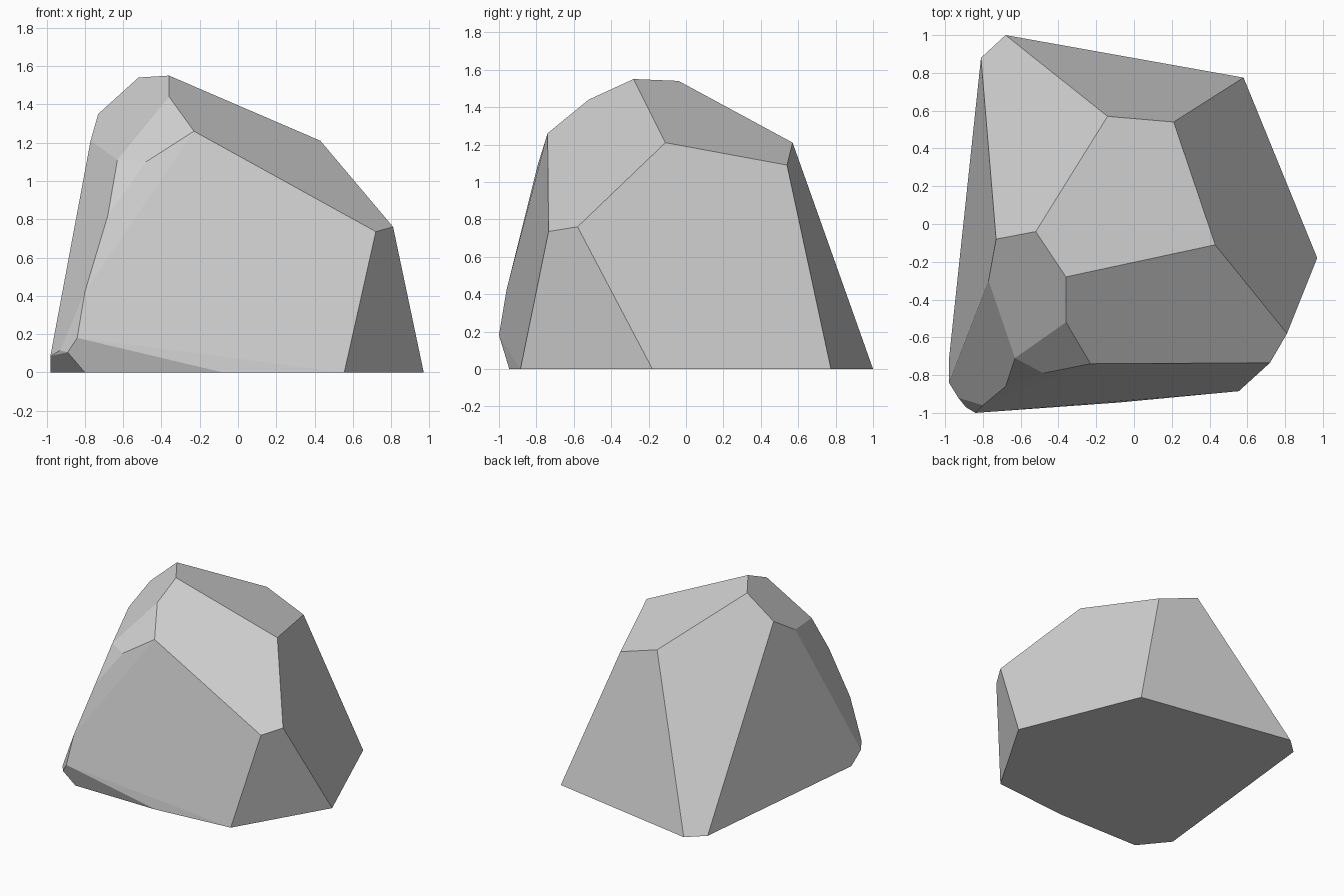
import bpy
import bmesh
import math

cube = bpy.data.objects.get("Cube")
if cube:
    bpy.data.objects.remove(cube, do_unlink=True)

# Stone colour
stone = bpy.data.materials.new("stone grey")
stone.use_nodes = True
grey = (0.64, 0.64, 0.64, 1)
stone.diffuse_color = grey
stone.node_tree.nodes["Principled BSDF"].inputs["Base Color"].default_value = grey

# Corners of the boulder, grouped by level
ground = [(-.68, 1), (-.81, .88), (.58, .775), (.97, -.18),
          (.555, -.885), (-.08, -.945), (-.8, -.94), (-.98, -.72)]
chipped_foot = [(-.84, -1, .18), (-.98, -.84, .085),
                (-.93, -.92, .115), (-.89, -.97, .105)]
shoulder = [(.81, -.58, .76), (.72, -.735, .735), (-.68, -.86, .82),
            (-.8, -.96, .42), (-.48, -.79, 1.1), (-.63, -.71, 1.11)]
crown = [(.43, -.11, 1.21), (.21, .54, 1.09), (-.14, .57, 1.21),
         (-.52, -.04, 1.54), (-.36, -.28, 1.55), (-.73, -.08, 1.35),
         (-.77, -.3, 1.21), (-.36, -.52, 1.44), (-.23, -.74, 1.26)]

# Wrap the corners in a hull, then merge coplanar triangles into flat facets
bm = bmesh.new()
for p in [(x, y, 0) for x, y in ground] + chipped_foot + shoulder + crown:
    bm.verts.new(p)
bmesh.ops.convex_hull(bm, input=bm.verts)
bmesh.ops.dissolve_limit(bm, angle_limit=math.radians(4),
                         verts=bm.verts, edges=bm.edges)
bmesh.ops.recalc_face_normals(bm, faces=bm.faces)

mesh = bpy.data.meshes.new("boulder")
bm.to_mesh(mesh)
bm.free()
mesh.materials.append(stone)
boulder = bpy.data.objects.new("boulder", mesh)
bpy.context.collection.objects.link(boulder)
